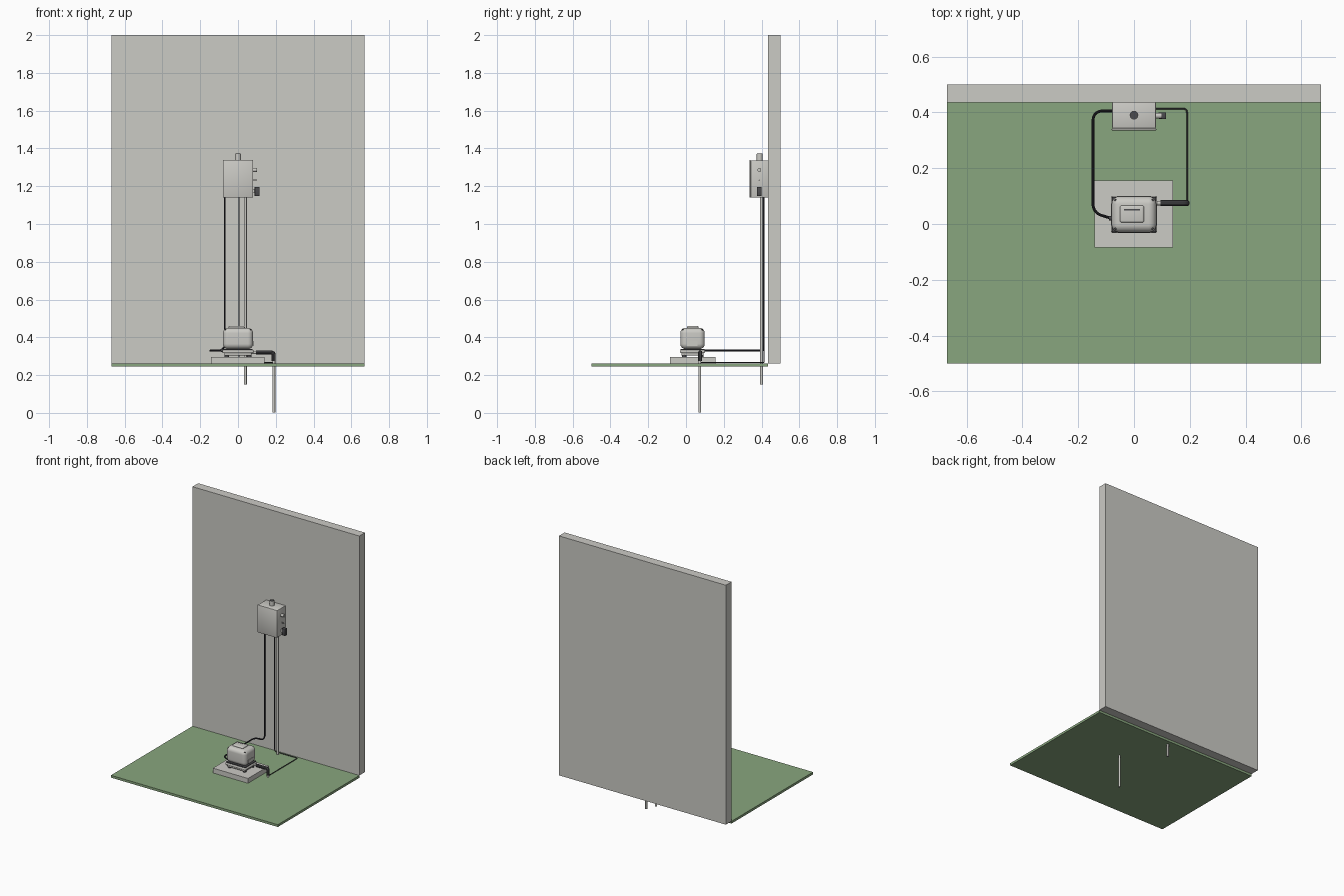
import bpy, math
from mathutils import Vector

if "Cube" in bpy.data.objects:
    bpy.data.objects.remove(bpy.data.objects["Cube"])


def material(name, rgb):
    m = bpy.data.materials.new(name)
    m.diffuse_color = (*rgb, 1)
    m.use_nodes = True
    m.node_tree.nodes["Principled BSDF"].inputs["Base Color"].default_value = m.diffuse_color
    return m


GREY = material("light_grey", (0.60, 0.595, 0.56))
GREEN = material("grass_green", (0.25, 0.38, 0.21))
DARK = material("dark_grey", (0.07, 0.07, 0.075))
BLACK = material("hose_black", (0.022, 0.022, 0.028))


def finish(ob, name, mat, smooth=True):
    ob.name = name
    ob.data.materials.clear()
    ob.data.materials.append(mat)
    if smooth:
        bpy.ops.object.shade_smooth_by_angle(angle=math.radians(35))
    return ob


def box(name, x, y, z, mat, bevel=0, segments=4):
    """Box given by its (low, high) range on each axis."""
    mid = [(a + b) / 2 for a, b in (x, y, z)]
    bpy.ops.mesh.primitive_cube_add(size=1, location=mid)
    ob = bpy.context.object
    ob.scale = [b - a for a, b in (x, y, z)]
    bpy.ops.object.transform_apply(location=False, rotation=False, scale=True)
    if bevel:
        mod = ob.modifiers.new("rounding", 'BEVEL')
        mod.width, mod.segments = bevel, segments
        bpy.ops.object.modifier_apply(modifier=mod.name)
    return finish(ob, name, mat, bool(bevel))


def cyl(name, start, end, r, mat, sides=24):
    a, b = Vector(start), Vector(end)
    bpy.ops.mesh.primitive_cylinder_add(vertices=sides, radius=r, depth=(b - a).length,
                                        location=(a + b) / 2)
    ob = bpy.context.object
    ob.rotation_euler = (b - a).to_track_quat('Z', 'Y').to_euler()
    return finish(ob, name, mat)


def tube(name, points, r, bend, mat):
    """Tube along a path whose corners are rounded off."""
    pts = [Vector(p) for p in points]
    path = [pts[0]]
    for p, q, s in zip(pts, pts[1:], pts[2:]):
        d = min(bend, (p - q).length * 0.49, (s - q).length * 0.49)
        a, b = q + (p - q).normalized() * d, q + (s - q).normalized() * d
        for i in range(9):
            t = i / 8
            path.append(a * (1 - t) ** 2 + q * 2 * t * (1 - t) + b * t * t)
    path.append(pts[-1])
    cu = bpy.data.curves.new(name, 'CURVE')
    cu.dimensions = '3D'
    cu.bevel_depth, cu.bevel_resolution, cu.use_fill_caps = r, 3, True
    sp = cu.splines.new('POLY')
    sp.points.add(len(path) - 1)
    for pt, v in zip(sp.points, path):
        pt.co = (*v, 1)
    ob = bpy.data.objects.new(name, cu)
    bpy.context.collection.objects.link(ob)
    bpy.ops.object.select_all(action='DESELECT')
    ob.select_set(True)
    bpy.context.view_layer.objects.active = ob
    bpy.ops.object.convert(target='MESH')
    return finish(bpy.context.object, name, mat)


# Setting: wall, lawn and pad
box("wall", (-0.67, 0.67), (0.435, 0.5), (0.262, 2.0), GREY)
box("lawn", (-0.67, 0.67), (-0.5, 0.435), (0.245, 0.262), GREEN)
box("concrete_pad", (-0.142, 0.14), (-0.085, 0.155), (0.262, 0.297), GREY)

# Pump: feet, base, flange, rounded housing
for x in (-0.06, 0.06):
    for y in (-0.01, 0.08):
        cyl("pump_foot", (x, y, 0.297), (x, y, 0.308), 0.012, DARK, 16)
box("pump_base", (-0.072, 0.072), (-0.025, 0.093), (0.303, 0.32), GREY, 0.006)
box("pump_flange", (-0.083, 0.083), (-0.032, 0.101), (0.316, 0.334), GREY, 0.007)
box("flange_gasket", (-0.078, 0.078), (-0.028, 0.097), (0.333, 0.339), DARK)
box("pump_housing", (-0.08, 0.08), (-0.03, 0.099), (0.338, 0.45), GREY, 0.028, 8)
box("pump_lid", (-0.05, 0.036), (0.005, 0.066), (0.445, 0.46), GREY, 0.007)
box("lid_slot", (-0.036, 0.021), (0.049, 0.053), (0.4585, 0.461), DARK)
box("rating_plate", (0.079, 0.083), (0.002, 0.062), (0.355, 0.381), GREY)
for x in (-0.066, 0.066):
    for y in (-0.016, 0.085):
        cyl("housing_screw", (x, y, 0.42), (x, y, 0.443), 0.004, DARK, 12)

# Pump outlet with its elbow and buried rod
cyl("outlet_stub", (0.07, 0.075, 0.32), (0.105, 0.075, 0.32), 0.008, GREY)
tube("outlet_elbow", [(0.095, 0.075, 0.32), (0.189, 0.075, 0.32), (0.189, 0.075, 0.275)],
     0.011, 0.015, DARK)
cyl("deep_pipe", (0.19, 0.073, 0.003), (0.19, 0.073, 0.28), 0.0075, GREY)

# Air hose from the pump to the control box
cyl("hose_fitting", (-0.09, 0.02, 0.33), (-0.07, 0.02, 0.33), 0.008, DARK)
tube("air_hose", [(-0.08, 0.02, 0.33), (-0.147, 0.04, 0.33), (-0.147, 0.405, 0.33),
                  (-0.07, 0.405, 0.33), (-0.07, 0.405, 1.145)], 0.005, 0.045, BLACK)

# Ground wire along the lawn and up the wall
tube("sensor_wire", [(0.19, 0.075, 0.268), (0.19, 0.413, 0.268), (0.005, 0.413, 0.268),
                     (0.005, 0.413, 1.145)], 0.0028, 0.015, DARK)
cyl("conduit", (0.039, 0.4, 0.15), (0.039, 0.4, 1.145), 0.0075, GREY)

# Control box with cover, top pipe and side controls
box("control_box", (-0.078, 0.078), (0.343, 0.436), (1.141, 1.337), GREY, 0.002, 2)
box("box_cover", (-0.08, 0.08), (0.335, 0.343), (1.139, 1.339), GREY, 0.003, 2)
cyl("top_pipe", (0, 0.39, 1.33), (0, 0.39, 1.371), 0.0155, GREY)
cyl("top_pipe_opening", (0, 0.39, 1.371), (0, 0.39, 1.372), 0.014, DARK)
cyl("side_knob", (0.077, 0.388, 1.286), (0.1, 0.388, 1.286), 0.0105, GREY)
cyl("side_button", (0.077, 0.388, 1.232), (0.1, 0.388, 1.232), 0.003, GREY, 12)
box("plug_arm", (0.077, 0.09), (0.381, 0.395), (1.165, 1.185), GREY)
box("plug", (0.088, 0.115), (0.376, 0.4), (1.147, 1.197), DARK, 0.003, 2)
